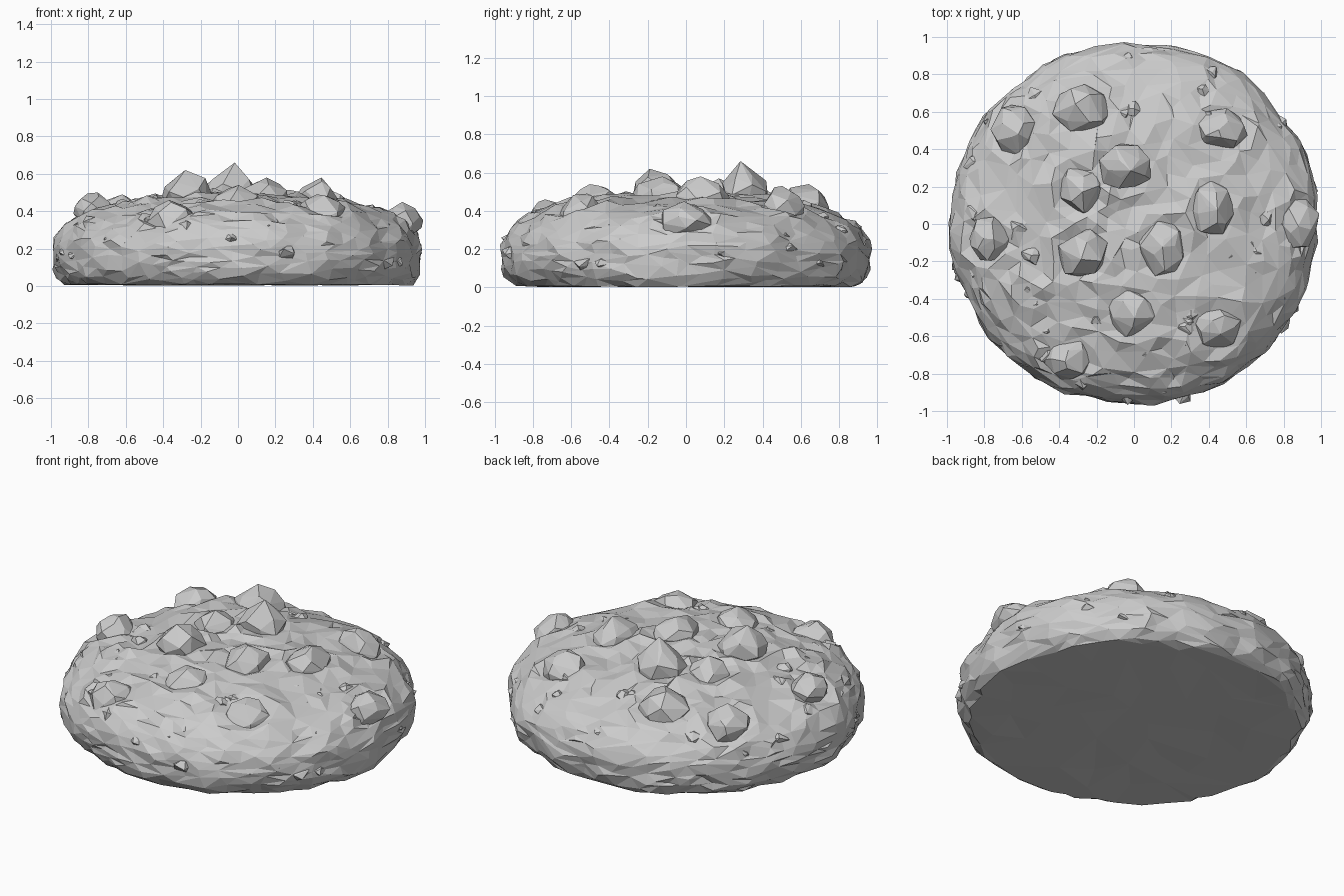
import bpy, bmesh, math, random
from mathutils import Vector, noise

random.seed(7)
if "Cube" in bpy.data.objects:
    bpy.data.objects.remove(bpy.data.objects["Cube"])

grey = bpy.data.materials.new("light grey")
grey.use_nodes = True
grey.diffuse_color = (0.6, 0.6, 0.6, 1)
grey.node_tree.nodes["Principled BSDF"].inputs["Base Color"].default_value = grey.diffuse_color

# Chunks: x, y, radius across, radius deep, height of the peak, pointedness
CHUNKS = [
    (-0.64, 0.50, 0.13, 0.15, 0.49, 1.0), (-0.28, 0.61, 0.16, 0.16, 0.54, 1.0),
    (-0.05, 0.31, 0.15, 0.14, 0.66, 1.35), (-0.28, 0.19, 0.14, 0.15, 0.57, 1.1),
    (-0.27, -0.16, 0.14, 0.14, 0.62, 1.1), (-0.77, -0.08, 0.12, 0.14, 0.50, 1.0),
    (0.15, -0.12, 0.13, 0.16, 0.58, 1.0), (0.42, 0.08, 0.13, 0.16, 0.58, 1.1),
    (0.88, 0.00, 0.12, 0.15, 0.45, 1.1), (0.47, 0.50, 0.15, 0.13, 0.53, 1.0),
    (-0.02, -0.47, 0.15, 0.14, 0.54, 1.0), (0.44, -0.55, 0.15, 0.15, 0.49, 1.0),
    (-0.34, -0.71, 0.15, 0.13, 0.46, 1.0), (0.18, -0.74, 0.09, 0.13, 0.40, 1.0),
    (-0.56, -0.36, 0.07, 0.08, 0.45, 1.0),
]
RADIUS, WAIST, DOME, FOOT = 0.965, 0.17, 0.31, 0.28


def surface(d):
    """Point of the smooth dough shape along direction d from its waist."""
    n, h = (2.5, DOME) if d.z > 0 else (3, FOOT)
    k = ((math.hypot(d.x, d.y) / RADIUS) ** n + (abs(d.z) / h) ** n) ** (-1 / n)
    return d * k + Vector((0, 0, WAIST))


def finish(bm, name):
    bmesh.ops.recalc_face_normals(bm, faces=bm.faces)
    mesh = bpy.data.meshes.new(name)
    bm.to_mesh(mesh)
    bm.free()
    mesh.materials.append(grey)
    obj = bpy.data.objects.new(name, mesh)
    bpy.context.collection.objects.link(obj)
    return obj


def rock(name, centre, size, points, peak):
    """Faceted lump: the convex hull of random points, topped by a peak."""
    bm = bmesh.new()
    golden = math.pi * (3 - math.sqrt(5))
    turn = random.uniform(0, math.tau)
    for i in range(points):
        z = 1 - (2 * i + 1) / points
        a = turn + i * golden + random.uniform(-0.4, 0.4)
        ring = math.sqrt(1 - z * z)
        p = Vector((ring * math.cos(a), ring * math.sin(a), z)) * random.uniform(0.85, 1.05)
        p.z = min(p.z, 0.95)
        bm.verts.new(centre + Vector(p[j] * size[j] for j in range(3)))
    lean = [random.uniform(-0.25, 0.25) * size[j] for j in (0, 1)]
    bm.verts.new(centre + Vector((*lean, size[2] * peak)))
    hull = bmesh.ops.convex_hull(bm, input=bm.verts)
    inner = [v for v in hull["geom_interior"] if isinstance(v, bmesh.types.BMVert)]
    bmesh.ops.delete(bm, geom=inner, context="VERTS")
    return finish(bm, name)


# Dough: flattened dome with a flat base, lumpy, swollen around each chunk
bm = bmesh.new()
bmesh.ops.create_icosphere(bm, subdivisions=5, radius=1)
for v in bm.verts:
    p = surface(Vector((v.co.x, v.co.y, v.co.z * 0.34)))
    out = Vector((p.x, p.y, (p.z - WAIST) * 3)).normalized()
    p += out * (0.022 * noise.noise(p * 4) + 0.018 * noise.noise(p * 10))
    p += Vector(random.uniform(-0.006, 0.006) for _ in range(3))
    if p.z > 0.25:
        for x, y, rx, ry, top, point in CHUNKS:
            gap = math.hypot((p.x - x) / rx, (p.y - y) / ry)
            p.z += 0.025 * math.exp(-((gap - 1.15) / 0.25) ** 2)
    p.x *= 1.02
    p.z = max(p.z, 0.006 + 0.006 * noise.noise(p * 5))
    v.co = p
dough = finish(bm, "dough")
facets = dough.modifiers.new("facets", "DECIMATE")
facets.ratio = 0.32

# Chunks bedded in the top
for i, (x, y, rx, ry, top, point) in enumerate(CHUNKS):
    h = max(0.1, rx * 0.85)
    rock(f"chunk_{i + 1}", Vector((x, y, top - h * point)), (rx, ry, h), 24, point)

# Flakes and crumbs lying almost flush with the crust
for i in range(60):
    a = random.uniform(0, math.tau)
    d = Vector((math.cos(a), math.sin(a), random.uniform(-0.05, 0.5)))
    s = random.uniform(0.03, 0.07)
    rock(f"crumb_{i + 1}", surface(d) * 0.98, (s, s, s * 0.6), 9, 1.0)
